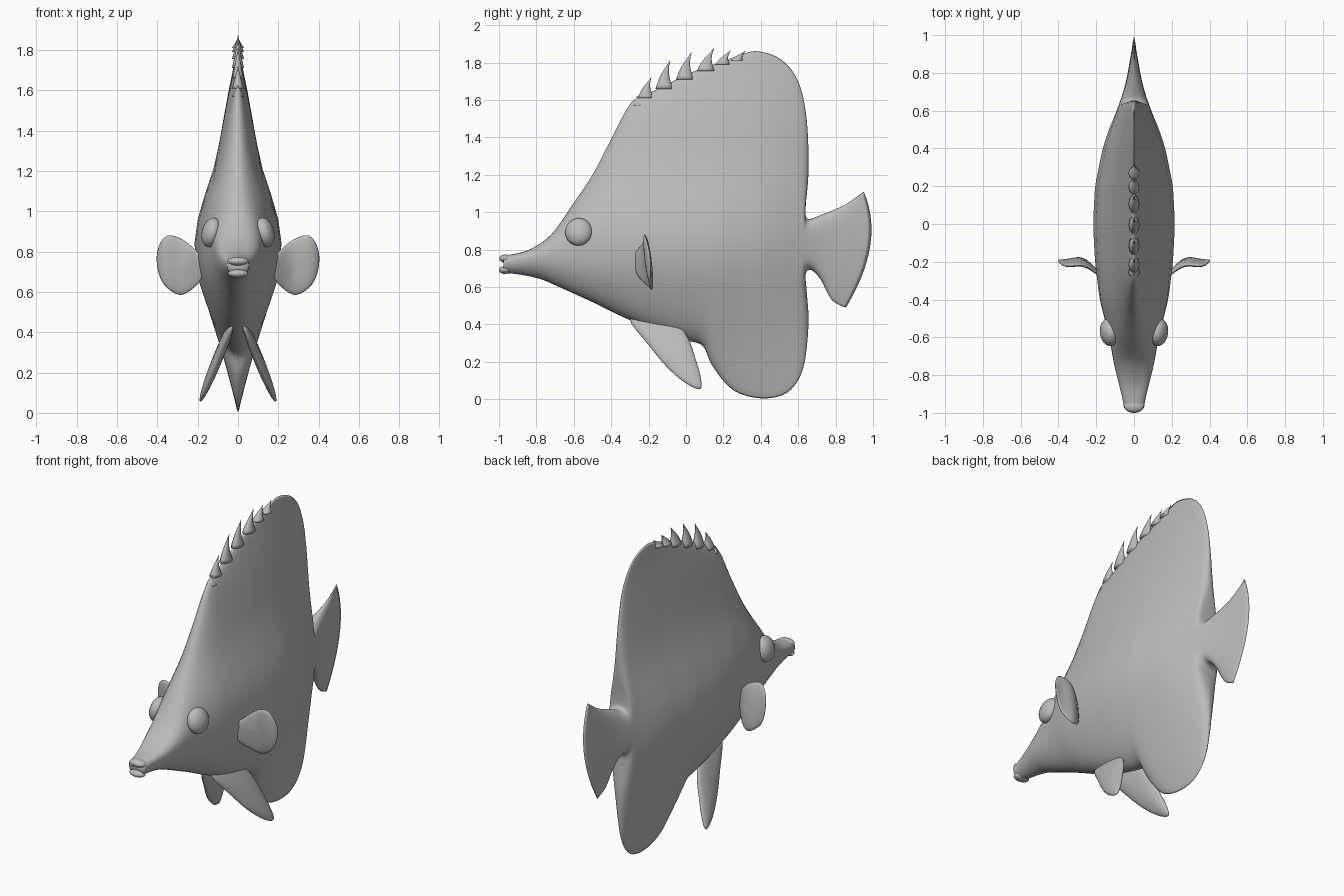
import bpy, bmesh, math
from mathutils import Vector

if "Cube" in bpy.data.objects:
    bpy.data.objects.remove(bpy.data.objects["Cube"])

grey = bpy.data.materials.new("plain_grey")
grey.diffuse_color = (0.5, 0.5, 0.5, 1)
grey.use_nodes = True
grey.node_tree.nodes["Principled BSDF"].inputs["Base Color"].default_value = grey.diffuse_color


def finish(name, bm):
    """Turn a bmesh into a smooth grey object."""
    bmesh.ops.remove_doubles(bm, verts=bm.verts, dist=0.0005)
    bmesh.ops.recalc_face_normals(bm, faces=bm.faces)
    me = bpy.data.meshes.new(name)
    bm.to_mesh(me)
    bm.free()
    for p in me.polygons:
        p.use_smooth = True
    me.materials.append(grey)
    ob = bpy.data.objects.new(name, me)
    bpy.context.collection.objects.link(ob)
    return ob


def spline(pts, per, closed=False):
    """Catmull-Rom curve through points of any dimension."""
    n, out = len(pts), []
    for i in range(n if closed else n - 1):
        q = [pts[(i + k) % n if closed else min(max(i + k, 0), n - 1)] for k in (-1, 0, 1, 2)]
        for j in range(per):
            t = j / per
            out.append([0.5 * (2 * b + (c - a) * t + (2 * a - 5 * b + 4 * c - d) * t * t
                               + (3 * b - a - 3 * c + d) * t ** 3) for a, b, c, d in zip(*q)])
    if not closed:
        out.append(list(pts[-1]))
    return out


def lookup(table, x):
    """Linear interpolation in a table of pairs."""
    if x <= table[0][0]:
        return table[0][1]
    for (a, u), (b, v) in zip(table, table[1:]):
        if x <= b:
            return u + (v - u) * (x - a) / (b - a)
    return table[-1][1]


def skin(bm, rings, closed):
    """Quads between successive rings of vertices."""
    for a, b in zip(rings, rings[1:]):
        n = len(a)
        for j in range(n if closed else n - 1):
            k = (j + 1) % n
            bm.faces.new((a[j], a[k], b[k], b[j]))


# Body with dorsal lobe, anal lobe and tail: top edge (y, z), middle y, bottom edge (y, z)
columns = [
    (-.975, .77, -.975, -.975, .675), (-.93, .775, -.93, -.93, .672), (-.85, .795, -.85, -.85, .66),
    (-.77, .84, -.77, -.77, .64), (-.7, .905, -.7, -.7, .61), (-.61, 1.035, -.6, -.6, .565),
    (-.5, 1.2, -.48, -.48, .51), (-.4, 1.39, -.38, -.38, .46), (-.29, 1.59, -.27, -.27, .41),
    (-.17, 1.65, -.15, -.12, .35), (-.05, 1.71, -.03, 0, .315), (.06, 1.76, .08, .09, .285),
    (.18, 1.80, .18, .14, .18), (.30, 1.845, .29, .25, .05), (.39, 1.86, .38, .4, .005),
    (.51, 1.815, .47, .54, .035), (.60, 1.7, .54, .625, .16), (.645, 1.5, .58, .655, .4),
    (.655, 1.22, .61, .645, .58), (.64, 1.03, .63, .64, .67), (.65, .965, .66, .67, .69),
    (.72, .985, .73, .72, .64), (.85, 1.04, .86, .78, .53), (.95, 1.11, .985, .855, .49)]
half_by_y = [(-1, .05), (-.93, .06), (-.85, .08), (-.75, .105), (-.6, .13), (-.5, .155), (-.4, .18),
             (-.2, .205), (0, .215), (.2, .205), (.4, .165), (.5, .132), (.6, .09), (.66, .07),
             (.7, .055), (.8, .032), (.9, .017), (1, .01)]
half_by_z = [(0, .02), (.1, .045), (.2, .068), (.3, .09), (.4, .118), (.6, .175), (.7, .205), (.85, .215),
             (1, .19), (1.2, .122), (1.3, .103), (1.4, .088), (1.6, .06), (1.8, .022), (1.88, .01)]


def smooth_lookup(table, x, r):
    return sum(lookup(table, x + r * k) for k in (-1, -.5, 0, .5, 1)) / 5


bm = bmesh.new()
cols = spline(columns, 4)
ROWS = 20
loops = []
for i, (ty, tz, my, by, bz) in enumerate(cols):
    mid = Vector((my, lookup([(-1, .725), (-.6, .79), (-.2, .85), (1, .82)], my)))
    top, bot = Vector((ty, tz)), Vector((by, bz))
    power = lookup([(-.8, 2.2), (-.3, 3), (.2, 5)], my)
    end = math.sqrt(min(1, (len(cols) - 1 - i) / 4))
    side = []
    for r in range(ROWS + 1):
        v = math.sin(math.pi * (r / ROWS - .5))
        p = mid + v * (top - bot) / 2 + v * v * ((top + bot) / 2 - mid)
        w = smooth_lookup(half_by_y, p.x, .04) * smooth_lookup(half_by_z, p.y, .05) / .21
        side.append((w * end * math.sqrt(max(0, 1 - abs(v) ** power)), p.x, p.y))
    loop = side + [(-x, y, z) for x, y, z in side[-2:0:-1]]
    loops.append([bm.verts.new(c) for c in loop])
skin(bm, loops, True)
bm.faces.new(loops[0])
finish("body", bm)


def ellipsoid(name, centre, radii, tilt=(0, 0, 0)):
    bm = bmesh.new()
    bmesh.ops.create_uvsphere(bm, u_segments=24, v_segments=14, radius=1)
    ob = finish(name, bm)
    ob.location, ob.scale, ob.rotation_euler = centre, radii, tilt


# Parted lips
ellipsoid("upper_lip", (0, -.965, .752), (.052, .033, .022))
ellipsoid("lower_lip", (0, -.968, .691), (.050, .032, .021))

# Dorsal spines: tapered hooks, (base y, base z, tip y, tip z, base half length)
spines = [(-.255, 1.57, -.255, 1.625, .03), (-.215, 1.61, -.185, 1.72, .045), (-.115, 1.66, -.085, 1.81, .05),
          (-.005, 1.71, .03, 1.855, .05), (.105, 1.755, .15, 1.875, .05), (.195, 1.79, .24, 1.865, .04),
          (.27, 1.81, .32, 1.862, .035)]
bm = bmesh.new()
for by, bz, ty, tz, half in spines:
    rings = []
    for k in range(8):
        t = k / 7
        cy = by + (ty - by) * t - .25 * half * math.sin(math.pi * t)
        cz, s = bz + (tz - bz) * t, max(.03, (1 - t) ** 1.1)
        rings.append([bm.verts.new((.03 * s * math.cos(a), cy + half * s * math.sin(a), cz))
                      for a in (math.tau * j / 10 for j in range(10))])
    skin(bm, rings, True)
    bm.faces.new(rings[0])
    bm.faces.new(rings[-1])
finish("dorsal_spines", bm)


def fin(name, outline, place, thick, sign):
    """Lens-shaped blade; place maps the flat outline and an offset to 3D."""
    bm = bmesh.new()
    pts = spline(outline, 4, True)
    ca = sum(p[0] for p in pts) / len(pts)
    cb = sum(p[1] for p in pts) / len(pts)
    rings = []
    for k in range(13):
        ang = math.pi * k / 12
        s, off = max(.001, math.sin(ang)), thick * math.cos(ang)
        ring = []
        for a, b in pts:
            x, y, z = place(ca + (a - ca) * s, cb + (b - cb) * s, off)
            ring.append(bm.verts.new((sign * x, y, z)))
        rings.append(ring)
    skin(bm, rings, True)
    finish(name, bm)


# Pectoral outline in (x, z), pelvic outline in (y, z)
pectoral = [(.17, .76), (.23, .825), (.29, .868), (.355, .878), (.395, .82), (.402, .735), (.37, .64),
            (.29, .585), (.22, .62), (.175, .68)]
pelvic = [(-.3, .43), (-.2, .29), (-.1, .17), (0, .085), (.075, .055), (.08, .11), (.05, .22), (.01, .33),
          (-.06, .42), (-.18, .47)]


def pectoral_place(x, z, off):
    return x, -.26 + .4 * (x - .18) + .02 * math.sin((x - .2) * 25) + off - .12 * (z - .73), z


def pelvic_place(y, z, off):
    return .045 + .36 * (.42 - z) + off + .06 * (y + .1), y, z


for side, sign in (("right", 1), ("left", -1)):
    fin(side + "_pectoral_fin", pectoral, pectoral_place, .018, sign)
    fin(side + "_pelvic_fin", pelvic, pelvic_place, .026, sign)
    ellipsoid(side + "_eye", (sign * .132, -.574, .895), (.047, .073, .075),
              (0, sign * math.radians(-14), sign * math.radians(-8)))
